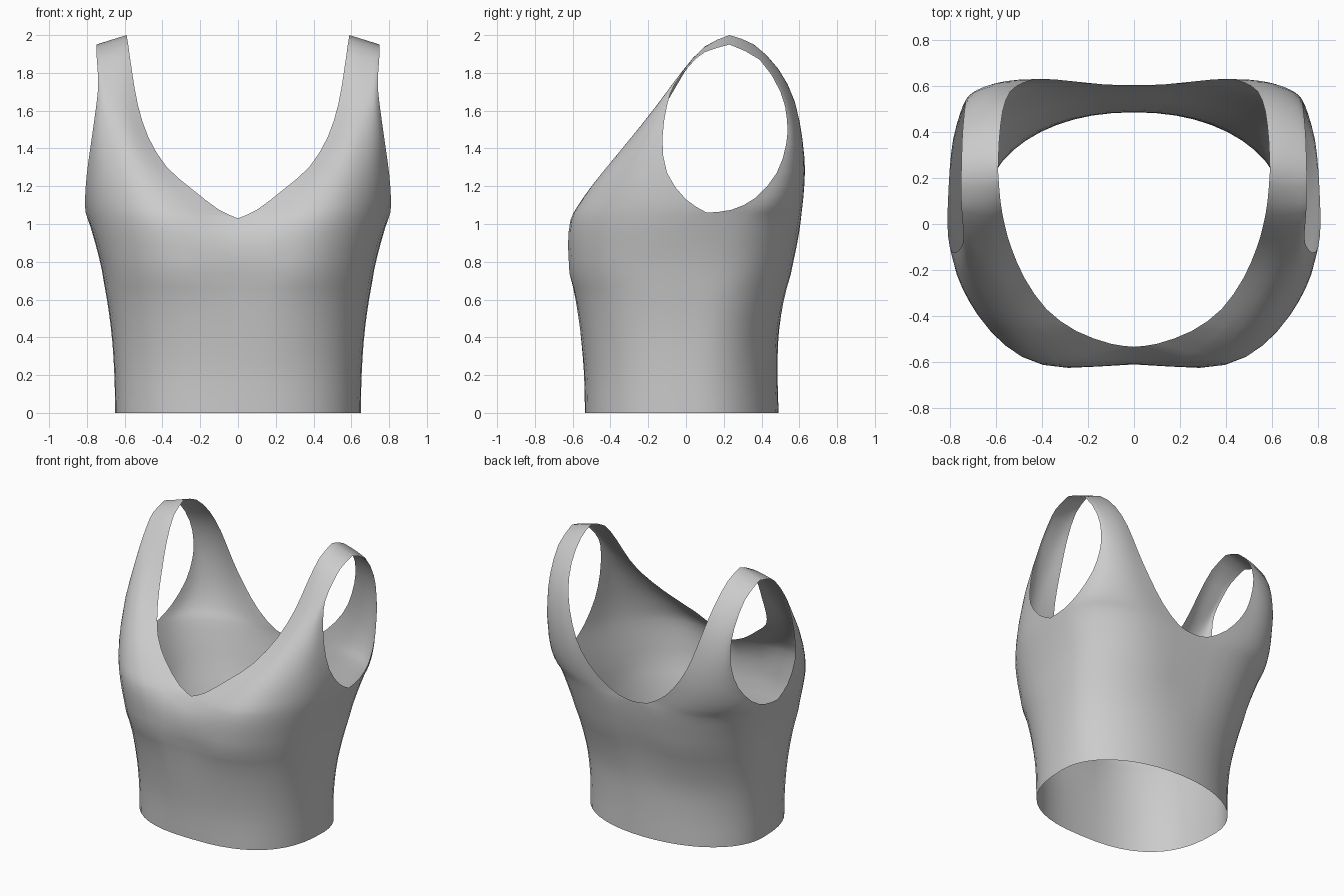
import bpy, bmesh, math
from mathutils import Vector

if "Cube" in bpy.data.objects:
    bpy.data.objects.remove(bpy.data.objects["Cube"])

COLS, LOW, SUB = 12, 14, 2   # columns per quadrant, torso rows, strap subdivisions


def spline(pts, t):
    """Catmull-Rom through evenly spaced points, t in 0..1"""
    pts = [Vector(p) for p in pts]
    s = t * (len(pts) - 1)
    i = min(int(s), len(pts) - 2)
    f = s - i
    b, c = pts[i], pts[i + 1]
    a = pts[i - 1] if i else b * 2 - c
    d = pts[i + 2] if i + 2 < len(pts) else c * 2 - b
    return 0.5 * (2*b + (c - a)*f + (2*a - 5*b + 4*c - d)*f*f + (3*b - a - 3*c + d)*f**3)


# torso rings at even heights:
# half width, front y, back y, side y, front squareness, back squareness, front bulge, back bulge
RINGS = [(.65, -.535, .49, .05, 2.55, 2.1, 0, 0), (.655, -.54, .485, .05, 2.55, 2.1, 0, 0),
         (.67, -.557, .49, .06, 2.6, 2.2, .007, 0), (.70, -.578, .52, .075, 2.7, 2.4, .024, .01),
         (.745, -.598, .57, .09, 2.85, 2.6, .06, .02), (.807, -.533, .603, .11, 2.9, 2.8, .125, .025)]

# neckline and armhole edges, from the torso top up to the shoulder
FRONT_NECK = [(0, -.533, 1.03), (.1, -.52, 1.075), (.25, -.465, 1.19), (.38, -.37, 1.305), (.475, -.235, 1.46),
              (.53, -.11, 1.63), (.56, -.01, 1.8), (.58, .1, 1.94), (.59, .23, 2.0)]
FRONT_ARM = [(.807, .11, 1.06), (.81, 0, 1.13), (.80, -.1, 1.27), (.775, -.125, 1.45), (.75, -.1, 1.63),
             (.74, -.06, 1.74), (.745, .02, 1.84), (.75, .1, 1.91), (.75, .23, 1.95)]
BACK_NECK = [(0, .603, 1.02), (.12, .605, 1.04), (.27, .62, 1.14), (.395, .63, 1.29), (.475, .615, 1.45),
             (.537, .575, 1.65), (.57, .49, 1.82), (.585, .36, 1.95), (.59, .23, 2.0)]
BACK_ARM = [(.807, .11, 1.06), (.80, .24, 1.075), (.785, .37, 1.14), (.755, .48, 1.27), (.735, .53, 1.42),
            (.73, .535, 1.55), (.735, .5, 1.7), (.745, .39, 1.87), (.75, .23, 1.95)]


def torso(t, u, back):
    """Point on the torso: t up the body, u from centre line to side seam"""
    w, f, b, yc, nf, nb, bf, bb = spline(RINGS, t)
    y, n, bump = (b, nb, bb) if back else (f, nf, -bf)
    a = u * math.pi / 2
    s = math.sin(a) ** (2 / n)
    c = max(math.cos(a), 0) ** (2 / n)
    bulge = bump * max(math.sin(math.pi * s), 0) ** 1.2
    z = 1.02 + .04 * u if back else 1.03 + .03 * u
    return Vector((w * s, yc + (y - yc) * c + bulge, t * z))


def panel(neck, arm, back):
    """Rows of one quarter: torso, then the strap between neckline and armhole"""
    us = [i / COLS for i in range(COLS + 1)]
    rows = [[torso(r / LOW, u, back) for u in us] for r in range(LOW + 1)]
    top = rows[-1]
    base = (top[-1] - top[0]).length
    count = (len(neck) - 1) * SUB
    for r in range(1, count + 1):
        v = r / count
        p, q = spline(neck, v), spline(arm, v)
        k = (q - p).length / base * (1 - v) ** .8
        rows.append([p.lerp(q, u) + (top[i] - top[0].lerp(top[-1], u)) * k for i, u in enumerate(us)])
    return rows


# right half of the garment
bm = bmesh.new()
for neck, arm, back in ((FRONT_NECK, FRONT_ARM, False), (BACK_NECK, BACK_ARM, True)):
    grid = [[bm.verts.new(p) for p in row] for row in panel(neck, arm, back)]
    for lo, hi in zip(grid, grid[1:]):
        for i in range(COLS):
            quad = [lo[i], lo[i + 1], hi[i + 1], hi[i]]
            bm.faces.new(quad[::-1] if back else quad)

# mirrored left half, welded along the centre, side and shoulder seams
dup = bmesh.ops.duplicate(bm, geom=bm.verts[:] + bm.edges[:] + bm.faces[:])["geom"]
for g in dup:
    if isinstance(g, bmesh.types.BMVert):
        g.co.x *= -1
bmesh.ops.reverse_faces(bm, faces=[g for g in dup if isinstance(g, bmesh.types.BMFace)])
bmesh.ops.remove_doubles(bm, verts=bm.verts[:], dist=.0005)

# relax the cloth around the chest line, leaving all open edges in place
inner = [v for v in bm.verts if not v.is_boundary and .75 < v.co.z < 1.4]
for _ in range(4):
    bmesh.ops.smooth_vert(bm, verts=inner, factor=.5, use_axis_x=True, use_axis_y=True, use_axis_z=True)
for f in bm.faces:
    f.smooth = True

mesh = bpy.data.meshes.new("tank_top")
bm.to_mesh(mesh)
bm.free()
top = bpy.data.objects.new("tank_top", mesh)
bpy.context.collection.objects.link(top)
